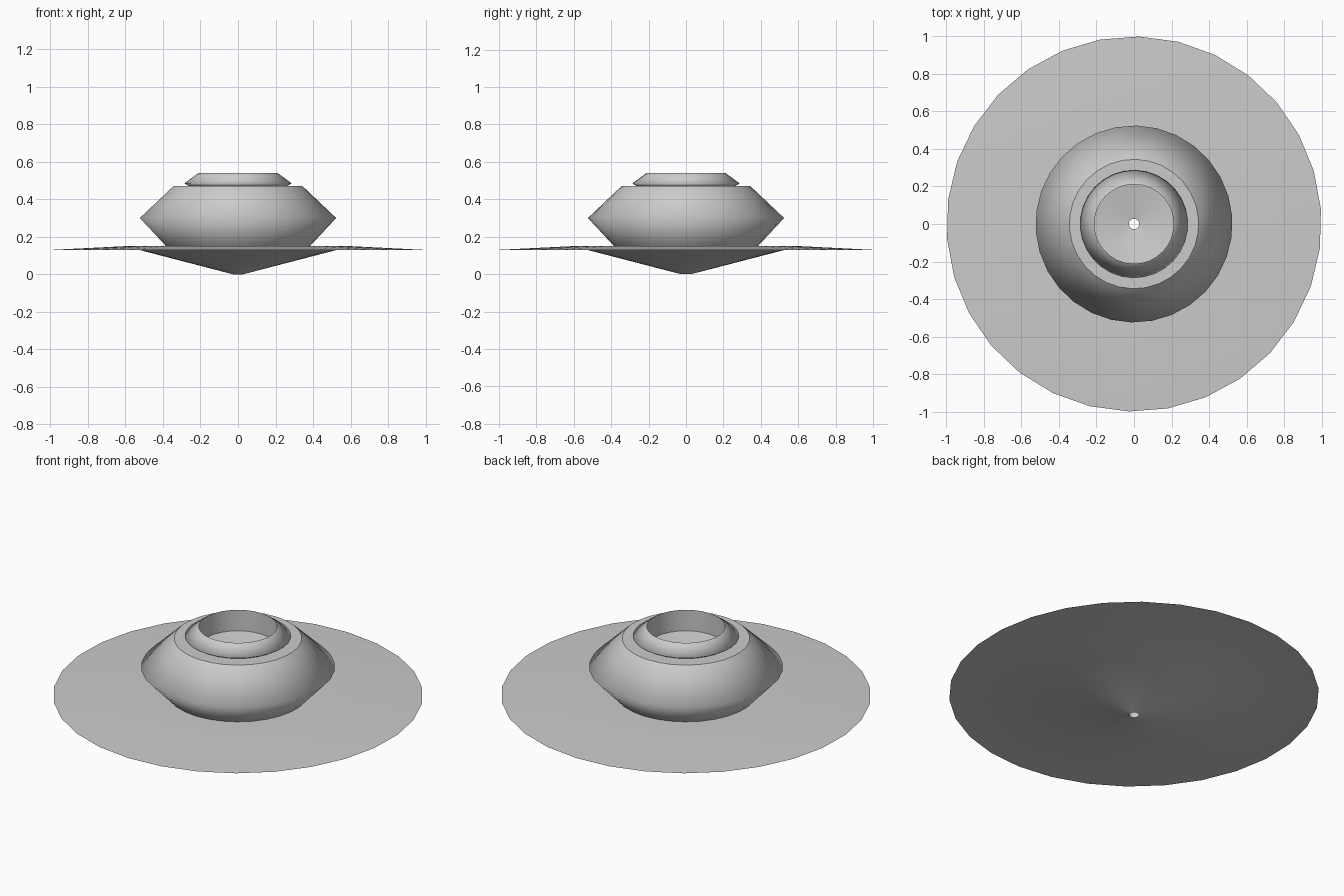
import bpy
import bmesh
from math import cos, sin, tau, radians

SIDES = 30
TURN = radians(4.5)

cube = bpy.data.objects.get("Cube")
if cube:
    bpy.data.objects.remove(cube, do_unlink=True)

grey = bpy.data.materials.new("plain grey")
grey.use_nodes = True
colour = (0.6, 0.6, 0.6, 1)
grey.diffuse_color = colour
grey.node_tree.nodes["Principled BSDF"].inputs["Base Color"].default_value = colour


def lathe(name, profile, sharp=()):
    """Spin (radius, height) points about z; rings listed in sharp keep a hard edge."""
    bm = bmesh.new()
    rings = []
    for r, z in profile:
        angles = [TURN + tau * i / SIDES for i in range(SIDES)]
        rings.append([bm.verts.new((r * cos(a), r * sin(a), z)) for a in angles])
    for low, high in zip(rings, rings[1:]):
        for i in range(SIDES):
            j = (i + 1) % SIDES
            bm.faces.new((low[i], low[j], high[j], high[i])).smooth = True
    for k in sharp:
        for i in range(SIDES):
            bm.edges.get((rings[k][i], rings[k][(i + 1) % SIDES])).smooth = False
    mesh = bpy.data.meshes.new(name)
    bm.to_mesh(mesh)
    bm.free()
    mesh.materials.append(grey)
    obj = bpy.data.objects.new(name, mesh)
    bpy.context.collection.objects.link(obj)
    return obj


# Wide thin brim with a shallow cone underneath
lathe("brim", [(0.028, 0), (0.53, 0.13), (1, 0.13), (0.6, 0.15), (0.385, 0.15)], sharp=[2])

# Double-cone body and its flat shoulder
lathe("body", [(0.385, 0.15), (0.525, 0.3), (0.345, 0.47)])
lathe("shoulder", [(0.345, 0.47), (0.262, 0.47)])

# Undercut collar around the opening
lathe("collar", [(0.262, 0.47), (0.287, 0.485), (0.212, 0.54)])

# Recessed well with a dished floor and a narrow drain through the middle
lathe("well", [(0.212, 0.54), (0.212, 0.415), (0.028, 0.385)], sharp=[1])
lathe("drain", [(0.028, 0.385), (0.028, 0)])
